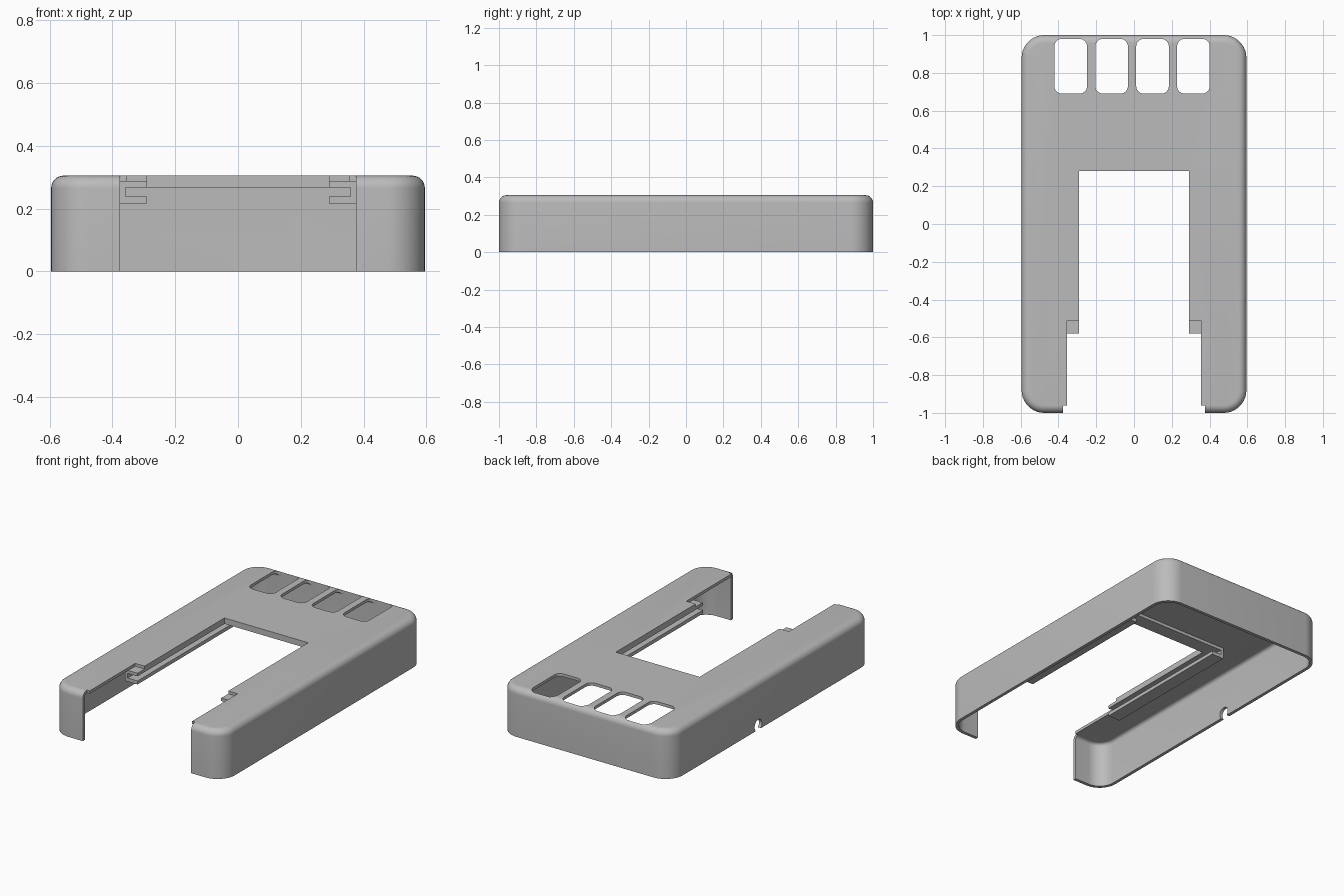
import bpy, bmesh, math
from mathutils import Vector

cube = bpy.data.objects.get("Cube")
if cube:
    bpy.data.objects.remove(cube, do_unlink=True)

HX, HY, H = 0.595, 1.0, 0.305     # half width, half length, height
WALL, SKIN = 0.02, 0.018          # wall and top plate thickness
CORNER, FILLET = 0.12, 0.04
PLATE = H - SKIN                  # underside of the top plate

grey = bpy.data.materials.new("plain grey")
grey.use_nodes = True
grey.diffuse_color = (0.5, 0.5, 0.5, 1)
grey.node_tree.nodes["Principled BSDF"].inputs["Base Color"].default_value = (0.5, 0.5, 0.5, 1)


def rounded_rect(hx, hy, r, cx=0, cy=0, steps=10):
    pts = []
    for k, (sx, sy) in enumerate([(1, 1), (-1, 1), (-1, -1), (1, -1)]):
        for i in range(steps + 1):
            a = math.pi / 2 * (k + i / steps)
            pts.append((cx + sx * (hx - r) + r * math.cos(a),
                        cy + sy * (hy - r) + r * math.sin(a)))
    return pts


def loft(name, rings):
    """Solid through equal-sized closed rings, capped at both ends."""
    bm = bmesh.new()
    loops = [[bm.verts.new(p) for p in ring] for ring in rings]
    n = len(loops[0])
    for a, b in zip(loops, loops[1:]):
        for i in range(n):
            j = (i + 1) % n
            bm.faces.new((a[i], a[j], b[j], b[i]))
    bm.faces.new(loops[0][::-1])
    bm.faces.new(loops[-1])
    bmesh.ops.recalc_face_normals(bm, faces=bm.faces)
    me = bpy.data.meshes.new(name)
    bm.to_mesh(me)
    bm.free()
    me.materials.append(grey)
    ob = bpy.data.objects.new(name, me)
    bpy.context.collection.objects.link(ob)
    return ob


def prism(name, pts, lo, hi, axis="z"):
    place = {"x": lambda p, t: (t, p[0], p[1]),
             "y": lambda p, t: (p[0], t, p[1]),
             "z": lambda p, t: (p[0], p[1], t)}[axis]
    return loft(name, [[place(p, t) for p in pts] for t in (lo, hi)])


def box(name, x, y, z):
    return prism(name, [(x[0], y[0]), (x[1], y[0]), (x[1], y[1]), (x[0], y[1])], *z)


def shell_rings(inset, top, fillet, bottom, steps=8):
    """Rounded box outline with a rolled top edge."""
    levels = [(0, bottom)]
    for i in range(steps + 1):
        a = math.pi / 2 * i / steps
        levels.append((fillet * (1 - math.cos(a)), top - fillet * (1 - math.sin(a))))
    rings = []
    for d, z in levels:
        d += inset
        rings.append([(x, y, z) for x, y in rounded_rect(HX - d, HY - d, CORNER - d)])
    return rings


def cut(target, cutter):
    mod = target.modifiers.new("cut", "BOOLEAN")
    mod.operation = "DIFFERENCE"
    mod.solver = "EXACT"
    mod.object = cutter
    bpy.context.view_layer.objects.active = target
    bpy.ops.object.modifier_apply(modifier=mod.name)
    bpy.data.objects.remove(cutter, do_unlink=True)


# Hollow cover, open underneath
cover = loft("cover_shell", shell_rings(0, H, FILLET, 0))
cut(cover, loft("hollow_cutter", shell_rings(WALL, PLATE, FILLET - WALL, -0.1)))

# Stepped central opening, running out through the front wall
half = [(0.29, 0.28), (0.29, -0.51), (0.355, -0.51), (0.355, -0.96), (0.375, -0.96), (0.375, -1.1)]
opening = half + [(-x, y) for x, y in reversed(half)]
cut(cover, prism("opening_cutter", opening, -0.1, 0.5))

# Four rounded windows at the back
for i in range(4):
    cx = -0.335 + 0.2165 * i
    cut(cover, prism("window_cutter", rounded_rect(0.0865, 0.145, 0.04, cx, 0.835, 6), 0.15, 0.5))

# Cable notch in one side wall
notch = [(0.135 + 0.036 * math.cos(a), 0.028 + 0.036 * math.sin(a))
         for a in [math.radians(-40 + 260 * i / 16) for i in range(17)]]
notch = [(notch[0][0], -0.05)] + notch + [(notch[-1][0], -0.05)]
cut(cover, prism("notch_cutter", notch, -0.7, -0.5, "x"))

# Slotted guide rails under both edges of the opening
channel = [(0.29, 0.217), (0.375, 0.217), (0.375, PLATE), (0.29, PLATE),
           (0.29, 0.268), (0.358, 0.268), (0.358, 0.239), (0.29, 0.239)]
for name, s in (("left_rail", 1), ("right_rail", -1)):
    prism(name, [(s * x, z) for x, z in channel], -0.58, 0.37, "y")

# Stop bar joining the rails at the back of the opening
box("rear_stop_bar", (-0.29, 0.29), (0.28, 0.37), (0.268, PLATE))

# Smooth the rounded surfaces, keep edges crisp
bpy.ops.object.select_all(action="DESELECT")
cover.select_set(True)
bpy.context.view_layer.objects.active = cover
bpy.ops.object.shade_smooth_by_angle(angle=math.radians(30))
